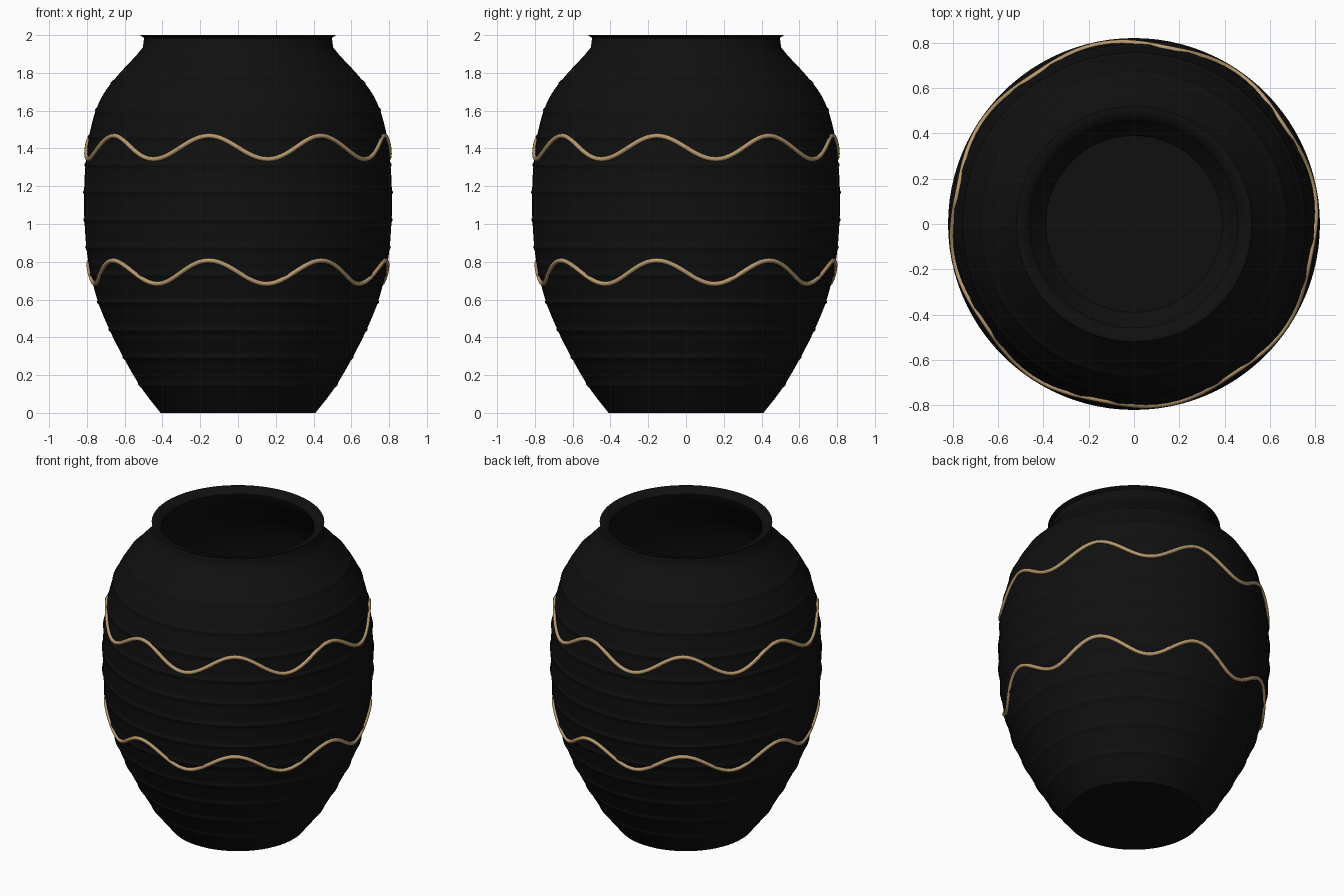
import bpy, bmesh, math

cube = bpy.data.objects.get("Cube")
if cube:
    bpy.data.objects.remove(cube, do_unlink=True)


def make_material(name, color, roughness):
    mat = bpy.data.materials.new(name)
    mat.use_nodes = True
    mat.diffuse_color = color
    bsdf = next(n for n in mat.node_tree.nodes if n.type == 'BSDF_PRINCIPLED')
    bsdf.inputs["Base Color"].default_value = color
    bsdf.inputs["Roughness"].default_value = roughness
    return mat


black = make_material("matte black", (0.005, 0.005, 0.005, 1), 0.6)
tan = make_material("tan", (0.48, 0.32, 0.155, 1), 0.6)

# Outer wall: (height, radius)
WALL = [(0, 0.41), (0.13, 0.51), (0.3, 0.61), (0.45, 0.685), (0.6, 0.745),
        (0.8, 0.793), (1.0, 0.812), (1.15, 0.815), (1.32, 0.807), (1.48, 0.785),
        (1.6, 0.753), (1.7, 0.705), (1.8, 0.625), (1.88, 0.55), (1.94, 0.5),
        (1.97, 0.488), (1.985, 0.497), (2.0, 0.52)]
RIDGE_STEP = 0.146


def wall_radius(z):
    """Smooth cubic through the wall points."""
    z = min(max(z, 0), 2)
    i = next(k for k in range(len(WALL) - 1) if z <= WALL[k + 1][0])

    def slope(k):
        a, b = WALL[max(k - 1, 0)], WALL[min(k + 1, len(WALL) - 1)]
        return (b[1] - a[1]) / (b[0] - a[0])
    (z0, r0), (z1, r1) = WALL[i], WALL[i + 1]
    h = z1 - z0
    t = (z - z0) / h
    return ((2*t**3 - 3*t**2 + 1) * r0 + (t**3 - 2*t**2 + t) * h * slope(i)
            + (3*t**2 - 2*t**3) * r1 + (t**3 - t**2) * h * slope(i + 1))


def finish(obj, mat, angle):
    obj.data.materials.append(mat)
    bpy.ops.object.select_all(action='DESELECT')
    obj.select_set(True)
    bpy.context.view_layer.objects.active = obj
    bpy.ops.object.shade_smooth_by_angle(angle=math.radians(angle))


# Jar profile: base, ridged outer wall, rim, inner wall, inner floor
heights = {round(k * 0.0365, 4): 0 for k in range(54)}
for k in range(1, 13):
    for dz, lift in ((-0.012, 0), (-0.006, 0.004), (0, 0.006), (0.006, 0.004), (0.012, 0)):
        heights[round(k * RIDGE_STEP + dz, 4)] = lift
for z in (1.985, 1.993, 2.0):
    heights[z] = 0
profile = [(0, 0)] + [(wall_radius(z) + heights[z], z) for z in sorted(heights)]
profile += [(0.505, 2.0), (0.475, 1.992), (0.458, 1.97)]
profile += [(wall_radius(z) - 0.035, z) for z in
            [1.94 - k * 0.07 for k in range(27)]]
profile += [(0.39, 0.04), (0, 0.04)]

# Lathe the jar
bm = bmesh.new()
verts = [bm.verts.new((r, 0, z)) for r, z in profile]
edges = [bm.edges.new(pair) for pair in zip(verts, verts[1:])]
bmesh.ops.spin(bm, geom=verts + edges, cent=(0, 0, 0), axis=(0, 0, 1),
               angle=math.tau, steps=96, use_merge=True)
bmesh.ops.remove_doubles(bm, verts=bm.verts, dist=0.0001)
bmesh.ops.recalc_face_normals(bm, faces=bm.faces)
mesh = bpy.data.meshes.new("jar_body")
bm.to_mesh(mesh)
bm.free()
jar = bpy.data.objects.new("jar_body", mesh)
bpy.context.collection.objects.link(jar)
finish(jar, black, 40)


# Wavy cords that hug the wall
def wavy_cord(name, height, amplitude=0.062, waves=8, count=192):
    curve = bpy.data.curves.new(name, 'CURVE')
    curve.dimensions = '3D'
    curve.bevel_depth = 0.0125
    curve.bevel_resolution = 2
    spline = curve.splines.new('POLY')
    spline.points.add(count - 1)
    spline.use_cyclic_u = True
    for i, point in enumerate(spline.points):
        a = math.tau * i / count
        z = height - amplitude * math.sin(waves * a)
        r = wall_radius(z) + 0.002
        point.co = (r * math.cos(a), r * math.sin(a), z, 1)
    obj = bpy.data.objects.new(name, curve)
    bpy.context.collection.objects.link(obj)
    bpy.ops.object.select_all(action='DESELECT')
    obj.select_set(True)
    bpy.context.view_layer.objects.active = obj
    bpy.ops.object.convert(target='MESH')
    finish(bpy.context.object, tan, 60)


wavy_cord("upper_wavy_cord", 1.405)
wavy_cord("lower_wavy_cord", 0.745)
